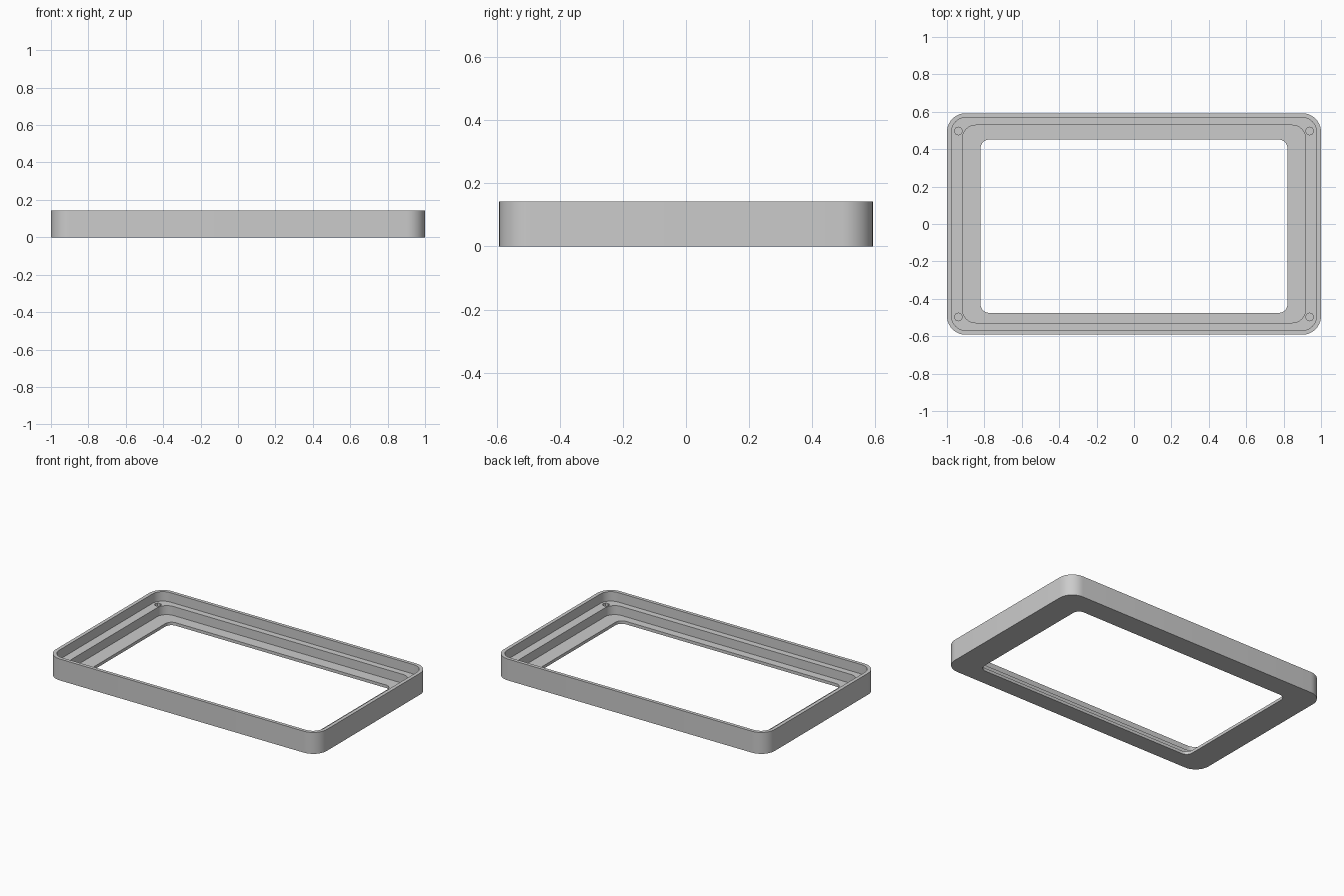
import bpy, bmesh, math

if "Cube" in bpy.data.objects:
    bpy.data.objects.remove(bpy.data.objects["Cube"])

H, LEDGE, FLOOR = 0.143, 0.08, 0.02   # rim, screw ledge and floor heights
SEG = 10                              # segments per rounded corner


def rounded_loop(bm, hx, hy, r, z, cy=0.0):
    """Rounded rectangle of vertices at height z."""
    verts = []
    for k, (sx, sy) in enumerate([(1, 1), (-1, 1), (-1, -1), (1, -1)]):
        for i in range(SEG + 1):
            a = math.pi / 2 * (k + i / SEG)
            verts.append(bm.verts.new((sx * (hx - r) + r * math.cos(a),
                                       cy + sy * (hy - r) + r * math.sin(a), z)))
    return verts


def finish(name, bm):
    bmesh.ops.recalc_face_normals(bm, faces=bm.faces)
    me = bpy.data.meshes.new(name)
    bm.to_mesh(me)
    bm.free()
    ob = bpy.data.objects.new(name, me)
    bpy.context.collection.objects.link(ob)
    return ob


# Bezel: closed stepped section, outside wall -> rim -> ledge -> floor -> window
OUTER, WALL = (1.0, 0.592, 0.1), (0.976, 0.569, 0.077)
STEP, WINDOW = (0.917, 0.528, 0.07), (0.82, 0.463, 0.045)
SHIFT = -0.012                        # window sits slightly off centre
bm = bmesh.new()
rings = [rounded_loop(bm, *OUTER, 0), rounded_loop(bm, *OUTER, H),
         rounded_loop(bm, *WALL, H), rounded_loop(bm, *WALL, LEDGE),
         rounded_loop(bm, *STEP, LEDGE), rounded_loop(bm, *STEP, FLOOR),
         rounded_loop(bm, *WINDOW, FLOOR, SHIFT), rounded_loop(bm, *WINDOW, 0, SHIFT)]
n = len(rings[0])
for a, b in zip(rings, rings[1:] + rings[:1]):
    for i in range(n):
        j = (i + 1) % n
        bm.faces.new((a[i], a[j], b[j], b[i]))
bezel = finish("bezel_frame", bm)

# Blind screw holes in the ledge corners
bm = bmesh.new()
for sx in (-1, 1):
    for sy in (-1, 1):
        res = bmesh.ops.create_cone(bm, cap_ends=True, segments=8, radius1=0.021,
                                    radius2=0.021, depth=0.1)
        bmesh.ops.translate(bm, verts=res["verts"],
                            vec=(sx * 0.939, sy * 0.497, FLOOR + 0.05))
cutter = finish("screw_hole_cutter", bm)
cutter.hide_render = True
cutter.hide_set(True)
mod = bezel.modifiers.new("screw_holes", "BOOLEAN")
mod.operation, mod.solver, mod.object = "DIFFERENCE", "EXACT", cutter

# Apply the cut, then colour and shade
bpy.context.view_layer.objects.active = bezel
bezel.select_set(True)
bpy.ops.object.modifier_apply(modifier=mod.name)
bpy.data.objects.remove(cutter)
grey = bpy.data.materials.new("light_grey")
grey.diffuse_color = (0.6, 0.6, 0.6, 1)
grey.use_nodes = True
grey.node_tree.nodes["Principled BSDF"].inputs["Base Color"].default_value = grey.diffuse_color
bezel.data.materials.clear()
bezel.data.materials.append(grey)
bpy.ops.object.shade_smooth_by_angle(angle=math.radians(30))
